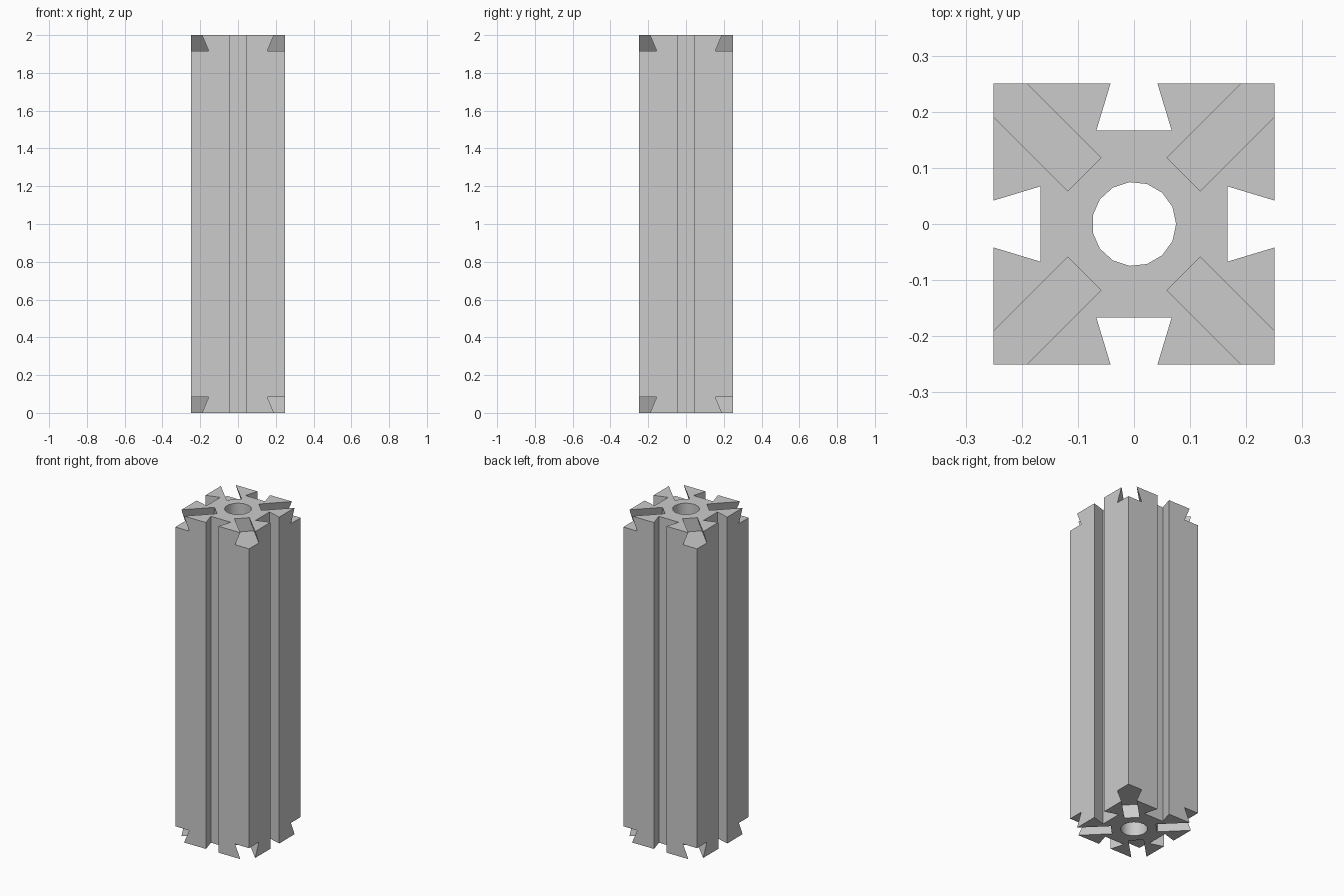
import bpy, bmesh, math
from mathutils import Matrix, Vector

if "Cube" in bpy.data.objects:
    bpy.data.objects.remove(bpy.data.objects["Cube"])

HALF, LENGTH = 0.25, 2.0
MOUTH, BASE, DEPTH = 0.042, 0.067, 0.083   # dovetail half widths and depth
SLOT_START = 0.125                         # inner end of the diagonal slots
HOLE_RADIUS = 0.075

grey = bpy.data.materials.new("plain grey")
grey.use_nodes = True
grey.diffuse_color = (0.6, 0.6, 0.6, 1)
grey.node_tree.nodes["Principled BSDF"].inputs["Base Color"].default_value = grey.diffuse_color


def prism(bm, points, sweep):
    """Extrude a closed outline along a vector."""
    face = bm.faces.new([bm.verts.new(p) for p in points])
    extruded = bmesh.ops.extrude_face_region(bm, geom=[face])["geom"]
    verts = [g for g in extruded if isinstance(g, bmesh.types.BMVert)]
    bmesh.ops.translate(bm, vec=sweep, verts=verts)


def make_object(name, bm):
    bmesh.ops.recalc_face_normals(bm, faces=bm.faces)
    mesh = bpy.data.meshes.new(name)
    bm.to_mesh(mesh)
    bm.free()
    mesh.materials.append(grey)
    obj = bpy.data.objects.new(name, mesh)
    bpy.context.collection.objects.link(obj)
    return obj


# Square bar with a dovetail groove down each side
quarter = [(HALF, -MOUTH), (HALF - DEPTH, -BASE), (HALF - DEPTH, BASE), (HALF, MOUTH), (HALF, HALF)]
outline = [Matrix.Rotation(math.pi / 2 * i, 3, "Z") @ Vector((x, y, 0))
           for i in range(4) for x, y in quarter]
bm = bmesh.new()
prism(bm, outline, Vector((0, 0, LENGTH)))
bar = make_object("grooved_bar", bm)

# Cutter: centre bore plus diagonal dovetail slots at both ends
bm = bmesh.new()
sides = 15
bore = [(HOLE_RADIUS * math.cos(2 * math.pi * i / sides),
         HOLE_RADIUS * math.sin(2 * math.pi * i / sides), -0.1) for i in range(sides)]
prism(bm, bore, Vector((0, 0, LENGTH + 0.2)))
over = 0.02
narrow = MOUTH - over * (BASE - MOUTH) / DEPTH
section = [(-BASE, -DEPTH), (BASE, -DEPTH), (narrow, over), (-narrow, over)]
for i in range(4):
    turn = Matrix.Rotation(math.pi / 4 + math.pi / 2 * i, 3, "Z")
    for end, way in ((LENGTH, 1), (0, -1)):
        points = [turn @ Vector((SLOT_START, y, end + way * z)) for y, z in section]
        prism(bm, points, turn @ Vector((0.4, 0, 0)))
cutter = make_object("slot_cutter", bm)
cutter.hide_render = True

# Cut the slots and bore, then discard the cutter
cut = bar.modifiers.new("slots", "BOOLEAN")
cut.operation = "DIFFERENCE"
cut.solver = "EXACT"
cut.object = cutter
bpy.ops.object.select_all(action="DESELECT")
bar.select_set(True)
bpy.context.view_layer.objects.active = bar
bpy.ops.object.modifier_apply(modifier=cut.name)
bpy.data.objects.remove(cutter)
bpy.ops.object.shade_smooth_by_angle(angle=math.radians(30))
